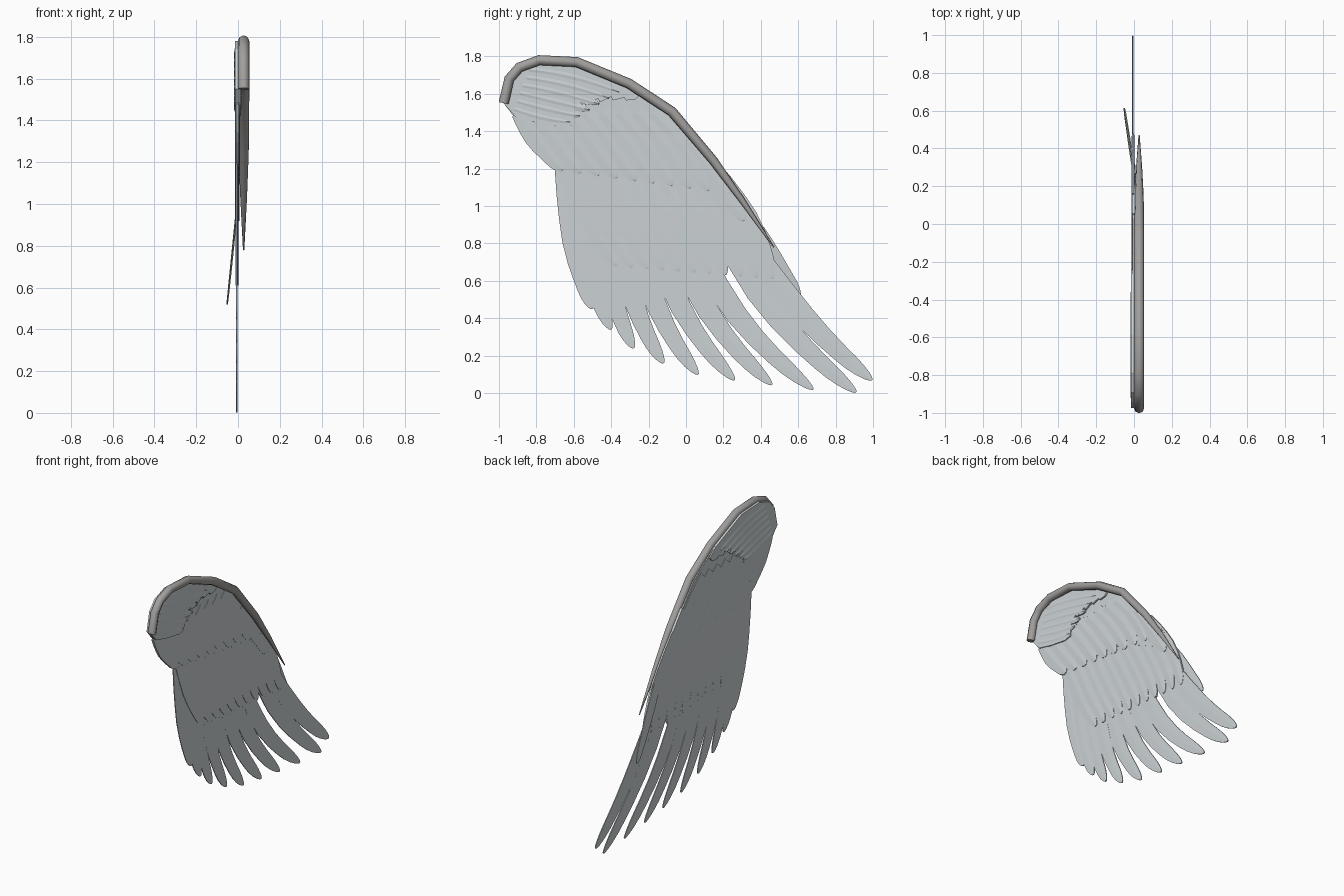
import bpy, bmesh, math
from mathutils import Vector

if "Cube" in bpy.data.objects:
    bpy.data.objects.remove(bpy.data.objects["Cube"])


def material(name, c):
    m = bpy.data.materials.new(name)
    m.diffuse_color = (*c, 1)
    m.use_nodes = True
    m.node_tree.nodes["Principled BSDF"].inputs["Base Color"].default_value = m.diffuse_color
    return m


FEATHER = material("feather_grey", (0.60, 0.64, 0.66))
BONE = material("bone_grey", (0.36, 0.35, 0.34))


def finish(name, bm, mat):
    bmesh.ops.recalc_face_normals(bm, faces=bm.faces)
    me = bpy.data.meshes.new(name)
    bm.to_mesh(me)
    bm.free()
    ob = bpy.data.objects.new(name, me)
    bpy.context.collection.objects.link(ob)
    me.materials.append(mat)
    return ob


def lerp(a, b, t):
    return tuple(p + (q - p) * t for p, q in zip(a, b))


def width(t):
    # slim root, full middle, narrowing to a rounded tip
    if t < 0.5:
        return 0.75 + 0.5 * t
    w = 1 - 0.45 * (t - 0.5) / 0.5
    return w * math.sqrt(max(0.02, 1 - ((t - 0.86) / 0.14) ** 2)) if t > 0.86 else w


STEPS = [0, .15, .3, .45, .6, .72, .82, .88, .93, .97, .99, 1]


def feather(bm, root, mid, tip, half, x, thick, bend=0.0):
    """Curved blade with a raised centre line, through root, mid and tip (y, z)."""
    r, m, e = (Vector(p) for p in (root, mid, tip))
    c = 2 * m - (r + e) / 2
    rings = []
    for t in STEPS:
        p = r * (1 - t) ** 2 + c * 2 * t * (1 - t) + e * t * t
        d = ((c - r) * (1 - t) + (e - c) * t).normalized()
        n = Vector((-d.y, d.x)) * half * width(t)
        xo = x + bend * t
        ring = []
        for s, h in ((-1, .7), (0, 1), (1, .7), (1, -.7), (0, -1), (-1, -.7)):
            q = p + n * s
            ring.append(bm.verts.new((xo + h * thick, q.x, q.y)))
        rings.append(ring)
    for a, b in zip(rings, rings[1:]):
        for i in range(6):
            j = (i + 1) % 6
            bm.faces.new((a[i], a[j], b[j], b[i]))
    bm.faces.new(rings[0])
    bm.faces.new(rings[-1])


def plate(name, outline, x0, x1):
    bm = bmesh.new()
    f = bm.faces.new([bm.verts.new((x0, y, z)) for y, z in outline])
    g = bmesh.ops.extrude_face_region(bm, geom=[f])
    for v in g["geom"]:
        if isinstance(v, bmesh.types.BMVert):
            v.co.x = x1
    bmesh.ops.triangulate(bm, faces=[f for f in bm.faces if len(f.verts) > 4])
    return finish(name, bm, FEATHER)


# Leading edge bone: tapered eight-sided tube
path = [(-.975, 1.55), (-.945, 1.68), (-.89, 1.742), (-.785, 1.78), (-.585, 1.77),
        (-.305, 1.655), (-.075, 1.505), (.145, 1.245), (.30, 1.03), (.47, .78)]
radii = [1, 1, 1, 1, 1, 1, 1, .9, .6, .12]
cu = bpy.data.curves.new("leading_edge_bone", 'CURVE')
cu.dimensions = '3D'
cu.bevel_depth = 0.027
cu.bevel_resolution = 2
cu.use_fill_caps = True
sp = cu.splines.new('POLY')
sp.points.add(len(path) - 1)
for pt, (y, z), r in zip(sp.points, path, radii):
    pt.co = (0.027, y, z, 1)
    pt.radius = r
bone = bpy.data.objects.new("leading_edge_bone", cu)
bpy.context.collection.objects.link(bone)
bpy.context.view_layer.objects.active = bone
bone.select_set(True)
bpy.ops.object.convert(target='MESH')
bone = bpy.context.object
bone.data.materials.clear()
bone.data.materials.append(BONE)

# Long flight feathers: mid and tip of each one
flight = [(-.60, .78, -.50, .45), (-.525, .72, -.40, .34), (-.42, .65, -.28, .24),
          (-.31, .60, -.12, .16), (-.195, .57, .065, .10), (-.075, .56, .26, .07),
          (.06, .54, .46, .045), (.20, .52, .68, .02), (.42, .49, .91, .005),
          (.555, .50, .995, .07)]
bm = bmesh.new()
for i, (my, mz, ty, tz) in enumerate(flight):
    root = lerp((-.66, 1.2), (.22, 1.02), i / 9)
    feather(bm, root, (my, mz), (ty, tz), .056 + .001 * i, -.006 + .0004 * (i % 2), .004)
finish("flight_feathers", bm, FEATHER)

# Middle row of feathers, with the outermost one bent outwards
bm = bmesh.new()
for i in range(11):
    t = i / 10
    tip = lerp((-.37, .68), (.46, .61), t)
    root = lerp((-.66, 1.28), (.13, 1.22), t)
    mid = lerp((-.53, .96), (.345, .91), t)
    feather(bm, root, mid, tip, .056, -.005 + .0004 * (i % 2), .008)
feather(bm, (.24, 1.08), (.43, .79), (.61, .52), .045, .004, .004, -.056)
finish("middle_feathers", bm, FEATHER)

# Upper row of feathers
bm = bmesh.new()
for i in range(9):
    t = i / 8
    tip = lerp((-.66, 1.19), (.12, 1.08), t)
    root = lerp((-.89, 1.5), (-.18, 1.5), t)
    mid = lerp((-.80, 1.36), (-.01, 1.31), t)
    feather(bm, root, mid, tip, .06, -.003 + .0004 * (i % 2), .011)
feather(bm, (.02, 1.34), (.17, 1.13), (.31, .92), .058, -.003, .011)
finish("upper_feathers", bm, FEATHER)

# Thin web filling the wing under the bone
plate("wing_web", path[:9] + [(.2, 1.0), (-.1, 1.15), (-.69, 1.22), (-.83, 1.36)], -.007, .003)

# Shoulder patch of short feathers with a stepped lower edge
edge = [(-.24, 1.60), (-.27, 1.57), (-.32, 1.565), (-.33, 1.58), (-.39, 1.565), (-.40, 1.585),
        (-.46, 1.555), (-.47, 1.575), (-.54, 1.54), (-.54, 1.56), (-.60, 1.535), (-.59, 1.51),
        (-.62, 1.50), (-.60, 1.475), (-.61, 1.43), (-.66, 1.42), (-.80, 1.445), (-.91, 1.475)]
plate("shoulder_patch", path[:6] + edge, -.015, .014)
# Ridges of the short shoulder feathers
bm = bmesh.new()
for i in range(6):
    t = i / 5
    feather(bm, lerp((-.92, 1.52), (-.84, 1.73), t), lerp((-.77, 1.475), (-.60, 1.69), t),
            lerp((-.62, 1.45), (-.36, 1.61), t), .032, -.001, .0175)
finish("shoulder_feathers", bm, FEATHER)
